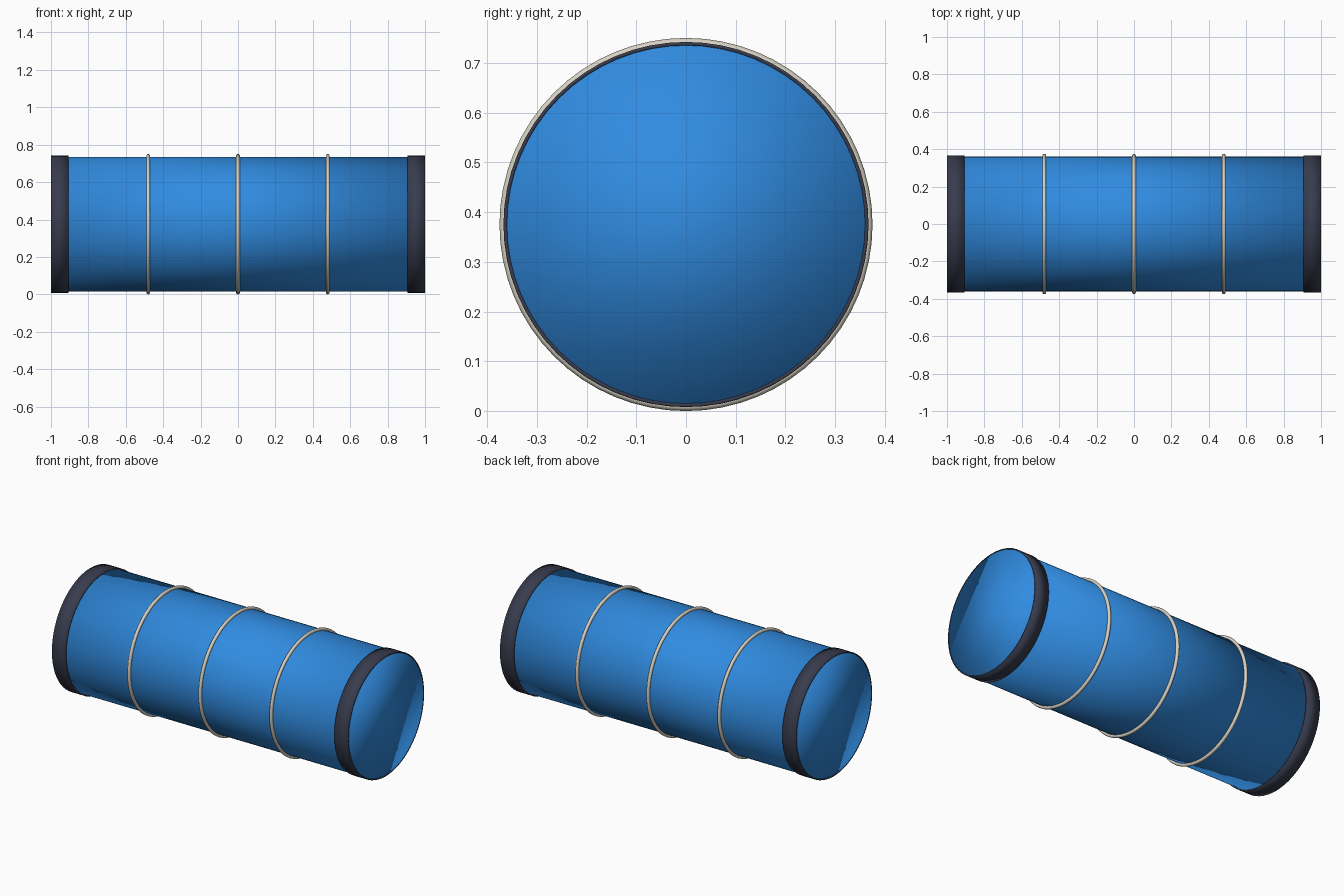
import bpy
import bmesh
from math import cos, sin, tau

cube = bpy.data.objects.get("Cube")
if cube:
    bpy.data.objects.remove(cube, do_unlink=True)

AXIS_Z = 0.375      # height of the drum's long axis
BODY_R = 0.36
BAND_R = 0.367
SEGMENTS = 64


def make_material(name, color):
    mat = bpy.data.materials.new(name)
    mat.use_nodes = True
    mat.diffuse_color = (*color, 1)
    mat.node_tree.nodes["Principled BSDF"].inputs["Base Color"].default_value = (*color, 1)
    return mat


def lathe(name, profile, mat, closed):
    """Spin (x, radius) points about the long axis; open profiles get flat end discs."""
    bm = bmesh.new()
    loops = []
    for x, r in profile:
        loops.append([bm.verts.new((x, r * cos(tau * i / SEGMENTS), r * sin(tau * i / SEGMENTS)))
                      for i in range(SEGMENTS)])
    pairs = list(zip(loops, loops[1:]))
    if closed:
        pairs.append((loops[-1], loops[0]))
    else:
        bm.faces.new(loops[0])
        bm.faces.new(loops[-1])
    for a, b in pairs:
        for i in range(SEGMENTS):
            j = (i + 1) % SEGMENTS
            bm.faces.new((a[i], a[j], b[j], b[i]))
    bmesh.ops.recalc_face_normals(bm, faces=bm.faces)
    for face in bm.faces:
        face.smooth = True
    mesh = bpy.data.meshes.new(name)
    bm.to_mesh(mesh)
    bm.free()
    mesh.materials.append(mat)
    obj = bpy.data.objects.new(name, mesh)
    obj.location.z = AXIS_Z
    bpy.context.collection.objects.link(obj)
    return obj


blue = make_material("blue", (0.03, 0.26, 0.75))
charcoal = make_material("charcoal", (0.04, 0.045, 0.075))
cream = make_material("cream", (0.68, 0.64, 0.54))

# Main barrel with flat ends
lathe("barrel", [(-1, BODY_R), (1, BODY_R)], blue, closed=False)

# Dark bands around both ends
for side, label in ((-1, "right"), (1, "left")):
    inner, outer = side * 0.907, side
    lathe(f"end_band_{label}",
          [(inner, BODY_R), (inner, BAND_R), (outer, BAND_R), (outer, BODY_R)],
          charcoal, closed=True)

# Thin round hoops along the barrel
WIRE_R = 0.01
for x, label in ((-0.48, "right"), (0, "middle"), (0.48, "left")):
    section = [(x + WIRE_R * cos(tau * k / 12), AXIS_Z - WIRE_R + WIRE_R * sin(tau * k / 12))
               for k in range(12)]
    lathe(f"hoop_{label}", section, cream, closed=True)
